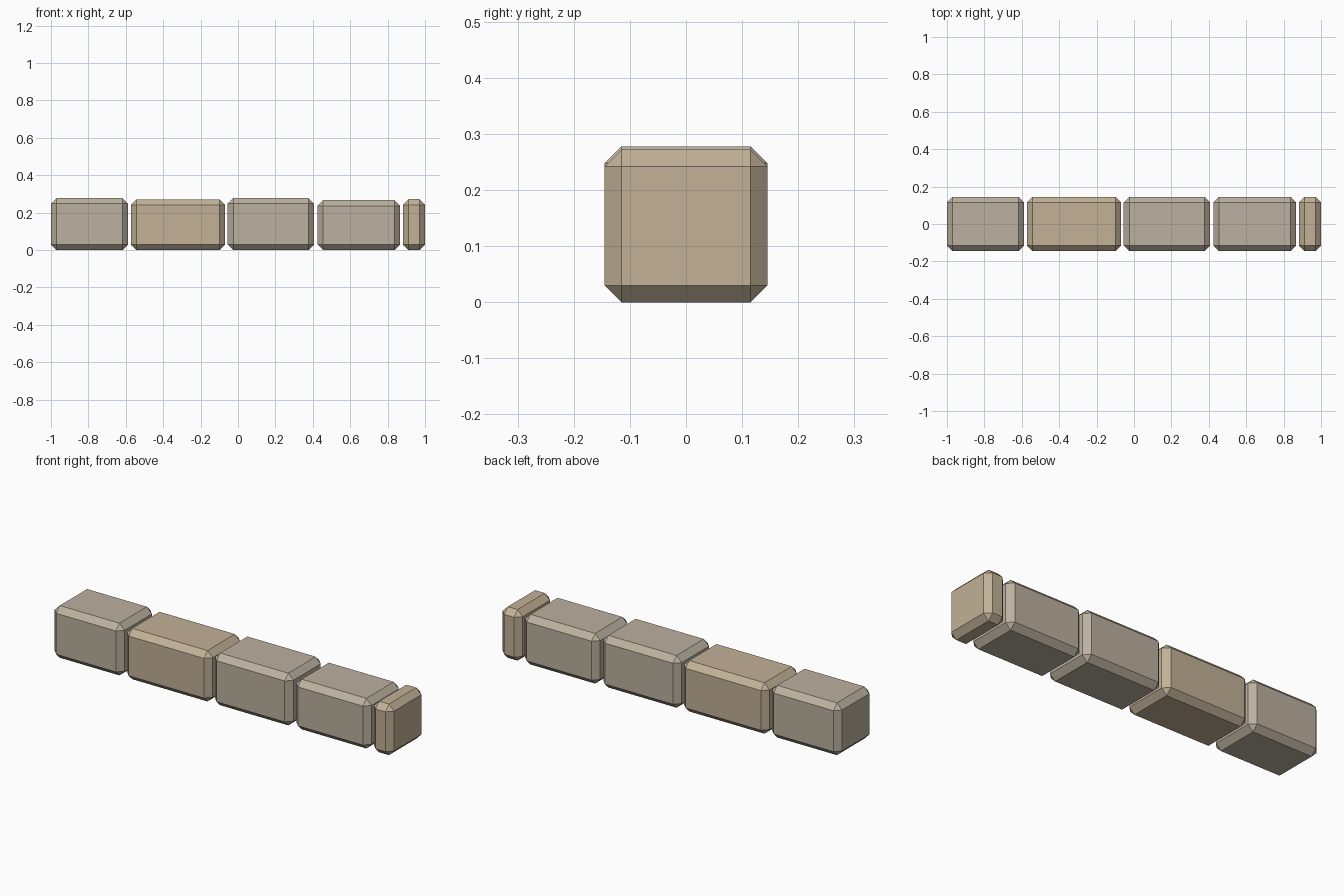
import bpy

if "Cube" in bpy.data.objects:
    bpy.data.objects.remove(bpy.data.objects["Cube"])


def material(name, color):
    mat = bpy.data.materials.new(name)
    mat.diffuse_color = (*color, 1)
    mat.use_nodes = True
    mat.node_tree.nodes["Principled BSDF"].inputs["Base Color"].default_value = mat.diffuse_color
    return mat


grey_stone = material("grey_stone", (0.50, 0.44, 0.35))
tan_stone = material("tan_stone", (0.54, 0.44, 0.31))

DEPTH = 0.29
CHAMFER = 0.03


# One chamfered stone block resting on the ground
def stone(name, x0, x1, height, mat):
    bpy.ops.mesh.primitive_cube_add(size=1, location=((x0 + x1) / 2, 0, height / 2))
    obj = bpy.context.object
    obj.name = name
    obj.scale = (x1 - x0, DEPTH, height)
    bpy.ops.object.transform_apply(location=False, rotation=False, scale=True)
    bevel = obj.modifiers.new("chamfer", 'BEVEL')
    bevel.width = CHAMFER
    bevel.segments = 1
    obj.data.materials.append(mat)


# Row of kerb stones, left to right: start, end, height, colour
row = [
    (-1.0, -0.588, 0.278, grey_stone),
    (-0.573, -0.069, 0.271, tan_stone),
    (-0.055, 0.407, 0.278, grey_stone),
    (0.425, 0.867, 0.267, grey_stone),
    (0.882, 1.0, 0.272, tan_stone),
]
for i, spec in enumerate(row, 1):
    stone(f"kerb_stone_{i}", *spec)
